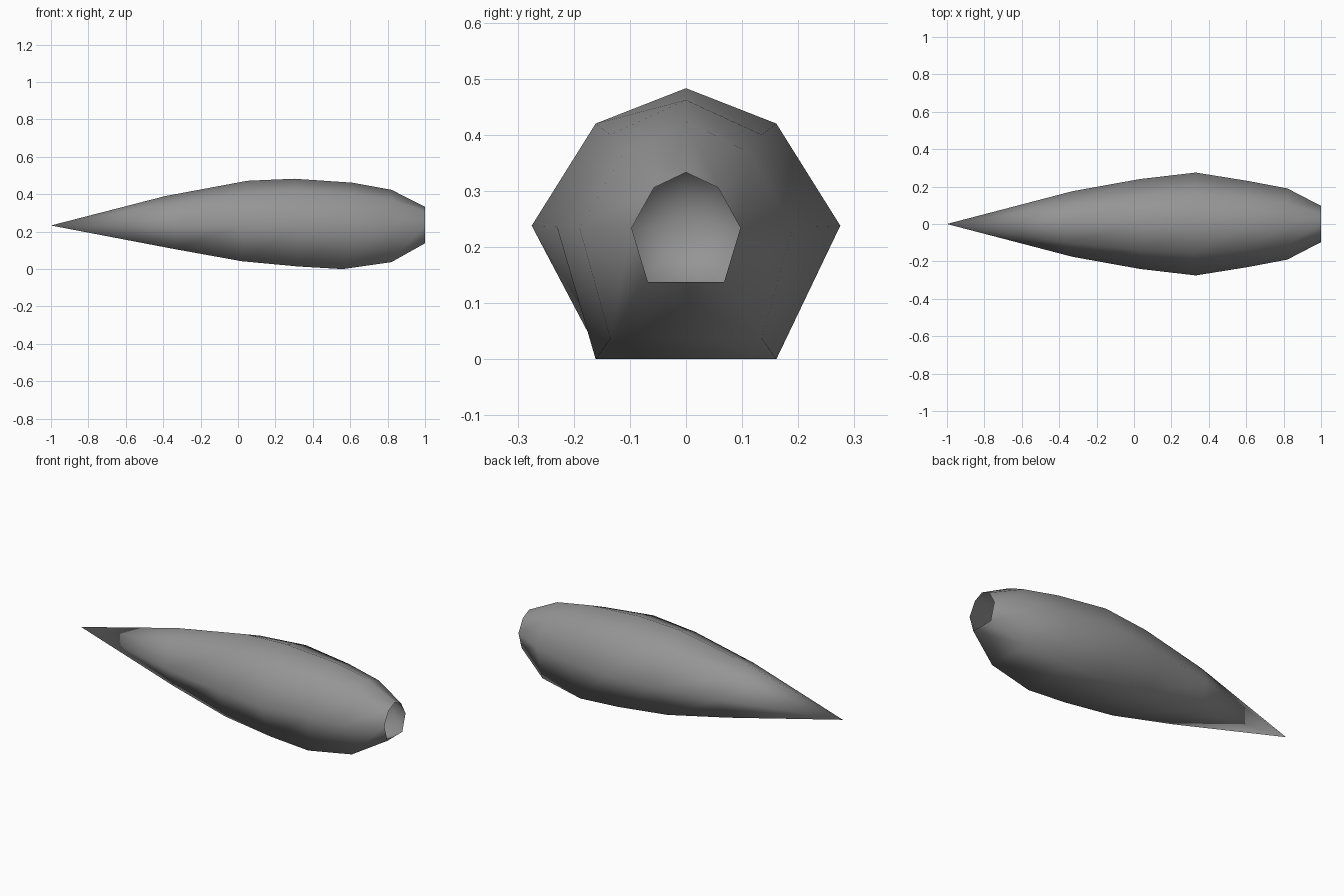
import bpy
import bmesh

cube = bpy.data.objects.get("Cube")
if cube:
    bpy.data.objects.remove(cube, do_unlink=True)

# Single grey material
GREY = (0.3, 0.3, 0.3, 1)
mat = bpy.data.materials.new("plain grey")
mat.use_nodes = True
mat.diffuse_color = GREY
mat.node_tree.nodes["Principled BSDF"].inputs["Base Color"].default_value = GREY

# Seven-sided sections, half of each: top, shoulder, side, bottom as (x, y, z)
SECTIONS = [
    [(-0.39, 0, 0.39), (-0.36, 0.10, 0.352), (-0.33, 0.175, 0.235), (-0.34, 0.10, 0.107)],
    [(0.05, 0, 0.472), (0.04, 0.14, 0.408), (0.03, 0.24, 0.237), (0.02, 0.14, 0.042)],
    [(0.30, 0, 0.483), (0.32, 0.161, 0.42), (0.33, 0.275, 0.238), (0.32, 0.157, 0.014)],
    [(0.61, 0, 0.462), (0.61, 0.135, 0.40), (0.61, 0.23, 0.236), (0.56, 0.161, 0)],
    [(0.82, 0, 0.424), (0.82, 0.11, 0.37), (0.82, 0.19, 0.235), (0.82, 0.135, 0.037)],
    [(1, 0, 0.333), (1, 0.057, 0.306), (1, 0.097, 0.234), (1, 0.068, 0.138)],
]

bm = bmesh.new()


def ring(half):
    """Complete a half section by mirroring it across y = 0."""
    mirrored = [(x, -y, z) for x, y, z in reversed(half[1:])]
    return [bm.verts.new(p) for p in half + mirrored]


# Tapered body, pointed at one end and open at the other
tip = bm.verts.new((-1, 0, 0.233))
rings = [ring(half) for half in SECTIONS]
count = len(rings[0])
for i in range(count):
    j = (i + 1) % count
    bm.faces.new((tip, rings[0][i], rings[0][j]))
    for a, b in zip(rings, rings[1:]):
        bm.faces.new((a[i], b[i], b[j], a[j]))
for face in bm.faces:
    face.smooth = True

# Make the shell face outwards
bm.normal_update()
if sum(f.normal.dot(f.calc_center_median() - tip.co.lerp((1, 0, tip.co.z), 0.6))
       for f in bm.faces) < 0:
    bmesh.ops.reverse_faces(bm, faces=bm.faces[:])

mesh = bpy.data.meshes.new("tapered_body")
bm.to_mesh(mesh)
bm.free()
mesh.materials.append(mat)
body = bpy.data.objects.new("tapered_body", mesh)
bpy.context.collection.objects.link(body)
